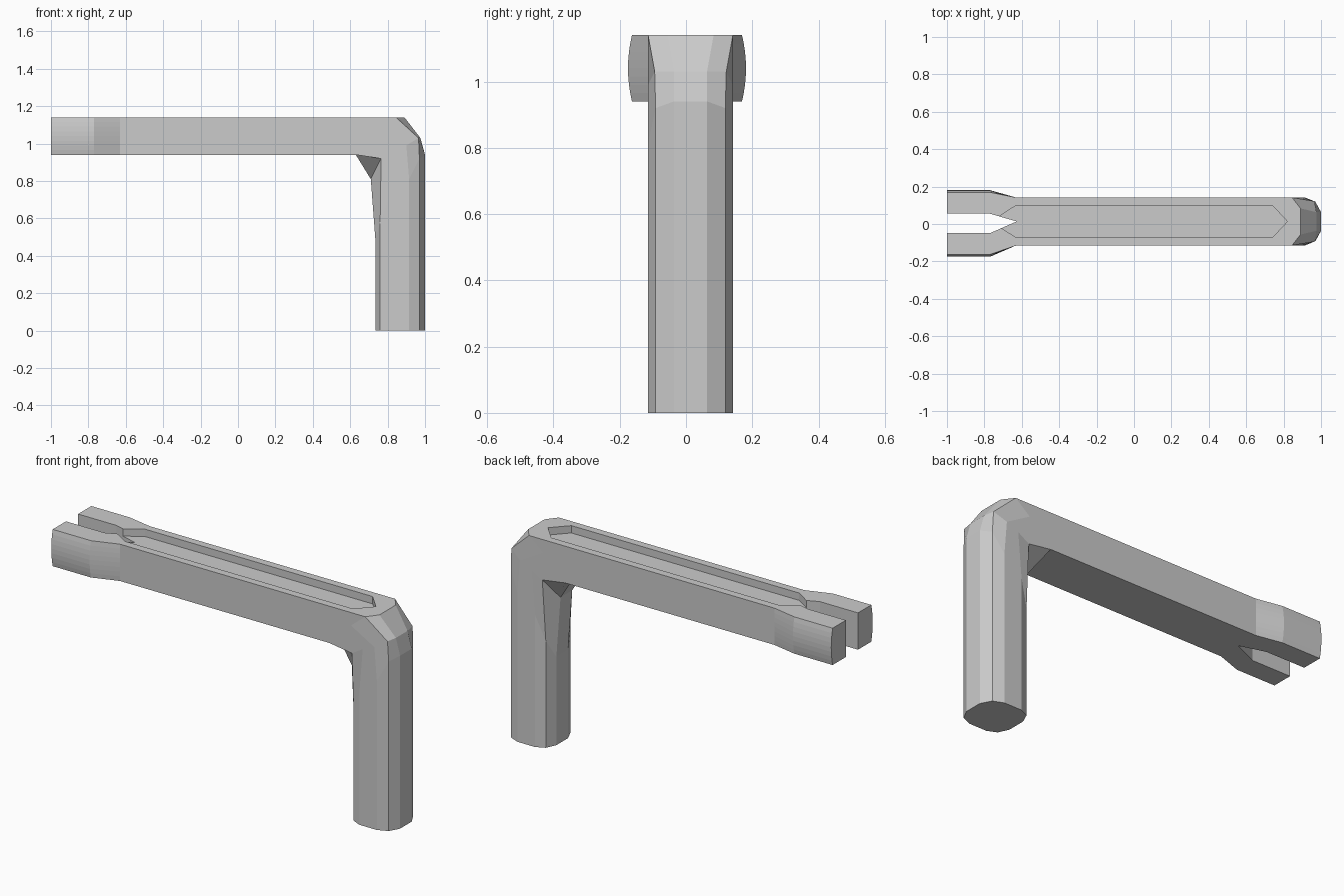
import bpy, bmesh

if "Cube" in bpy.data.objects:
    bpy.data.objects.remove(bpy.data.objects["Cube"])

MID = 0.0135  # y centre of the bar and post


def loft(name, rings):
    """Skin closed rings of equal point count and cap both ends."""
    bm = bmesh.new()
    vs = [[bm.verts.new(p) for p in ring] for ring in rings]
    n = len(vs[0])
    for a, b in zip(vs, vs[1:]):
        for i in range(n):
            j = (i + 1) % n
            bm.faces.new((a[i], a[j], b[j], b[i]))
    bm.faces.new(vs[0])
    bm.faces.new(vs[-1])
    bmesh.ops.recalc_face_normals(bm, faces=bm.faces)
    me = bpy.data.meshes.new(name)
    bm.to_mesh(me)
    bm.free()
    ob = bpy.data.objects.new(name, me)
    bpy.context.collection.objects.link(ob)
    return ob


def sym_ring(half):
    """Half section of (x, z, half width), inner to outer, mirrored in y."""
    return ([(x, MID + w, z) for x, z, w in half] +
            [(x, MID - w, z) for x, z, w in reversed(half)])


# Post, elbow and bar as one skin
W = 0.128
foot = [(0.735, 0, 0.05), (0.76, 0, 0.105), (0.81, 0, W),
        (0.915, 0, W), (0.97, 0, 0.105), (1.0, 0, 0.05)]
neck_z = [0.48, 0.58, 0.72, 0.81, 0.92, 0.94]
neck = [(x, z, w) for (x, _, w), z in zip(foot, neck_z)]
elbow = [(0.71, 0.81, 0.05), (0.765, 0.92, W), (0.83, 0.96, W),
         (0.90, 0.99, W), (0.965, 1.03, 0.108), (0.975, 1.03, 0.05)]
bend = [(0.63, 0.94, 0.05), (0.63, 0.94, W), (0.68, 1.0, W),
        (0.76, 1.07, W), (0.845, 1.14, W), (0.89, 1.14, 0.07)]
bar_end = [(-0.63, z, w) for _, z, w in bend]
arm = loft("arm_and_post", [sym_ring(h) for h in (foot, neck, elbow, bend, bar_end)])


# Fork prongs with bulged outer faces
def prong_ring(x, inner, outer, bulge):
    pts = [(x, inner, 1.14), (x, inner, 0.94)]
    for i in range(9):
        t = i / 4 - 1
        pts.append((x, outer + bulge * (1 - t * t), 1.04 + 0.1 * t))
    return pts


prongs = []
for name, s, shift in (("back_prong", 1, 0.003), ("front_prong", -1, 0.003)):
    b = 0.012 * s
    prongs.append(loft(name, [
        prong_ring(-1.0, shift + 0.052 * s, shift + 0.166 * s, b),
        prong_ring(-0.77, shift + 0.052 * s, shift + 0.166 * s, b),
        prong_ring(-0.63, MID + 0.001 * s, MID + W * s, 0)]))

# Shallow pointed groove in the top
outline = [(-0.72, 0.028), (-0.63, 0.086), (0.74, 0.086), (0.82, 0)]
groove = [(x, MID + y) for x, y in outline] + [(x, MID - y) for x, y in outline[2::-1]]
cutter = loft("groove_cutter", [[(x, y, z) for x, y in groove] for z in (1.10, 1.2)])
cutter.hide_render = True
cutter.hide_viewport = True
cutter.display_type = 'WIRE'
for ob in [arm] + prongs:
    m = ob.modifiers.new("groove", 'BOOLEAN')
    m.operation = 'DIFFERENCE'
    m.solver = 'EXACT'
    m.object = cutter
